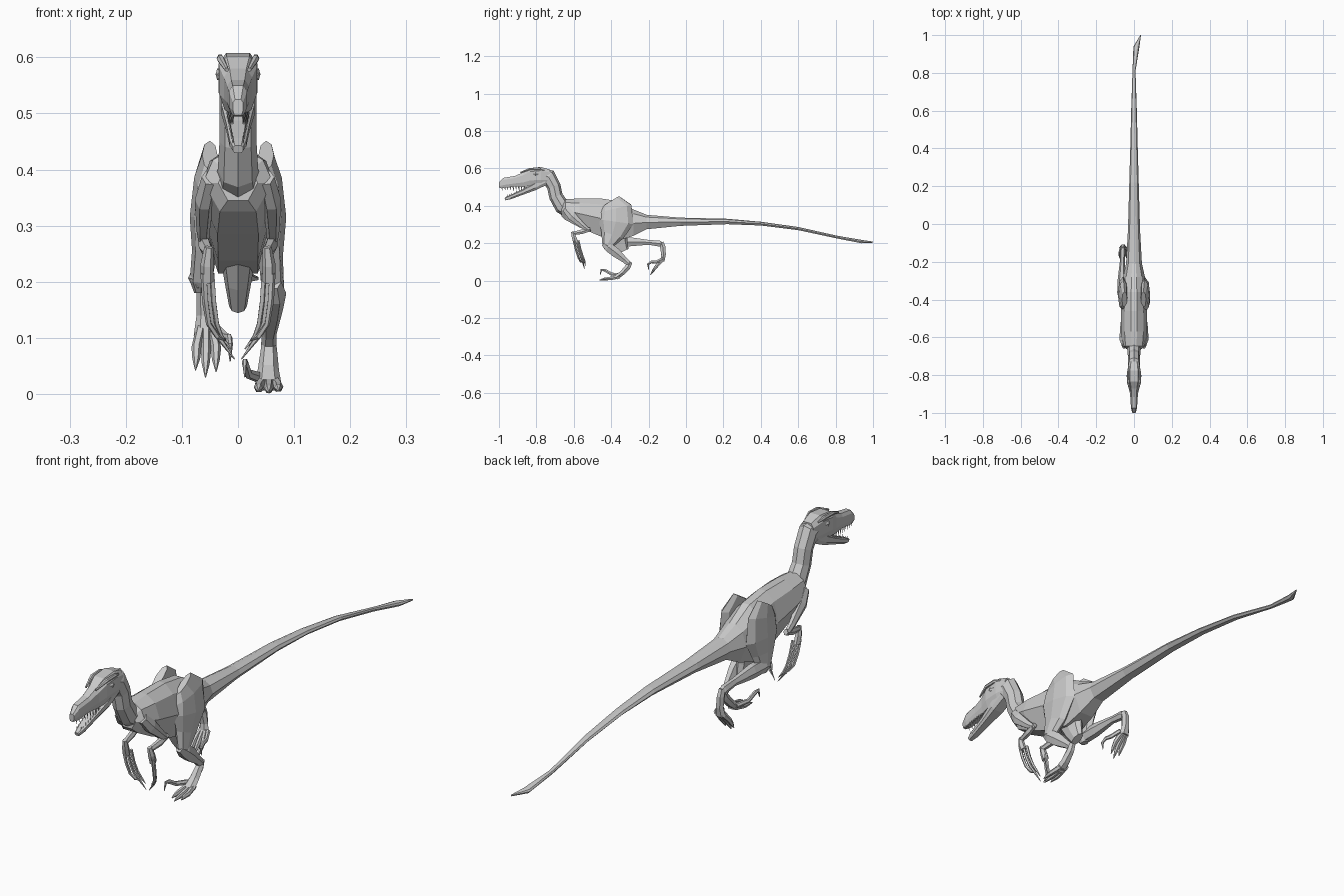
import bpy, bmesh, math
from mathutils import Vector

X, Y = Vector((1, 0, 0)), Vector((0, 1, 0))


def sym(half):
    return half + [(-x, z) for x, z in reversed(half)]


def ngon(n):
    return [(math.cos(2 * math.pi * i / n), math.sin(2 * math.pi * i / n)) for i in range(n)]


BODY = sym([(.22, 1), (.72, .68), (1, -.05), (.52, -1)])
HEAD = sym([(.6, 1), (1, .6), (1, -.4), (.7, -1)])
HEX, OCT = ngon(6), ngon(8)


def loft(bm, pts, prof=HEX, axis=None):
    """Skin rings given as (x, y, z, half width, half depth); flat caps."""
    c = [Vector(p[:3]) for p in pts]
    rings = []
    for i, p in enumerate(pts):
        a, b = c[max(i - 1, 0)], c[min(i + 1, len(c) - 1)]
        t = axis or (b - a).normalized()
        side = (X - t * t.x).normalized()
        up = side.cross(t)
        ring = []
        for u, v in prof:
            q = c[i] + side * (u * p[3]) + up * (v * p[4])
            q.z = max(q.z, 0)
            q.y = min(max(q.y, -1), 1)
            ring.append(bm.verts.new(q))
        rings.append(ring)
    n = len(prof)
    for r, s in zip(rings, rings[1:]):
        for k in range(n):
            bm.faces.new((r[k], r[(k + 1) % n], s[(k + 1) % n], s[k]))
    bm.faces.new(rings[0])
    bm.faces.new(rings[-1])


def make(name, lofts, prof=HEX, axis=None, mirror=False):
    bm = bmesh.new()
    for pts in lofts:
        loft(bm, pts, prof, axis)
    bmesh.ops.recalc_face_normals(bm, faces=bm.faces)
    me = bpy.data.meshes.new(name)
    bm.to_mesh(me)
    bm.free()
    ob = bpy.data.objects.new(name, me)
    bpy.context.collection.objects.link(ob)
    if mirror:
        m = ob.modifiers.new("mirror", 'MIRROR')
        m.use_clip = False
    return ob


def span(y, top, bottom, rx, x=0):
    return (x, y, (top + bottom) / 2, rx, (top - bottom) / 2)


# torso running into the long tail with its sideways flat tip
make("torso_and_tail", [[
    span(-.665, .41, .345, .035), span(-.645, .435, .325, .062),
    span(-.57, .44, .285, .07), span(-.46, .44, .238, .068),
    span(-.36, .425, .215, .068), span(-.28, .38, .24, .058),
    span(-.21, .352, .275, .042), span(-.03, .337, .293, .032),
    span(.22, .331, .302, .025), span(.4, .315, .295, .02),
    span(.6, .287, .27, .015), span(.81, .24, .225, .008),
    span(.94, .218, .2, .016, .013), span(1, .209, .203, .002, .035)]], BODY, Y)

# pubic keel below the belly
make("belly_keel", [[(0, -.375, .27, .036, .07), (0, -.355, .2, .024, .045),
                     (0, -.335, .157, .016, .03)]], OCT)

# neck
make("neck", [[(0, -.79, .57, .027, .03), (0, -.735, .555, .033, .043),
               (0, -.707, .505, .033, .037), (0, -.695, .45, .033, .037),
               (0, -.665, .40, .036, .042), (0, -.61, .375, .045, .05)]], OCT)

# skull and lower jaw
make("skull", [[
    span(-1, .525, .497, .009), span(-.975, .55, .495, .016),
    span(-.915, .56, .503, .02), span(-.87, .58, .502, .025),
    span(-.835, .602, .507, .034), span(-.775, .608, .51, .035),
    span(-.728, .594, .515, .027)]], HEAD, Y)
make("lower_jaw", [[(0, -.968, .436, .009, .007), (0, -.94, .446, .015, .011),
                    (0, -.87, .475, .021, .014), (0, -.81, .503, .029, .02),
                    (0, -.755, .535, .029, .025)]], HEAD)

# brow ridges, eyes and cheeks
make("brow_ridges", [[(.02, -.885, .578, .004, .004), (.031, -.835, .597, .007, .007),
                      (.032, -.785, .598, .006, .008), (.026, -.755, .59, .003, .004)]], mirror=True)
make("eyes", [[(.03, -.815, .57, .006, .005), (.034, -.805, .57, .006, .012),
               (.03, -.79, .57, .006, .005)]], mirror=True)

# teeth along both jaws
teeth = []
for i in range(9):
    f = i / 8
    x, y = .009 + .009 * f, -.985 + .12 * f
    teeth.append([(x, y, .503, .0025, .004), (x, y + .004, .48 + .004 * (i % 2), .0004, .0004)])
    y, z = -.958 + .1 * f, .44 + .043 * f
    teeth.append([(x, y, z, .0025, .004), (x, y + .003, z + .021 - .004 * (i % 2), .0004, .0004)])
make("teeth", teeth, ngon(4), mirror=True)

# arms: folded upper arm and forearm
make("arms", [
    [(.05, -.645, .385, .015, .02), (.06, -.61, .345, .017, .026),
     (.062, -.55, .292, .012, .016), (.061, -.518, .268, .009, .011)],
    [(.061, -.512, .275, .009, .012), (.058, -.555, .262, .012, .014),
     (.052, -.605, .252, .009, .01)],
    [(.052, -.606, .262, .008, .01), (.055, -.598, .23, .012, .014),
     (.055, -.588, .2, .011, .015)]], mirror=True)

# long clawed fingers curving towards the middle
fingers = []
for dx, dy, tx, tz in ((.006, -.01, .022, .095), (0, .004, .006, .062), (-.008, .014, .012, .08)):
    fingers.append([(.055 + dx, -.59 + dy, .215, .006, .006), (.052 + dx, -.578 + dy, .165, .006, .006),
                    (.046 + dx, -.565 + dy, .125, .005, .006), (.034 + dx / 2, -.555 + dy, .095 + tz / 12, .005, .005),
                    (tx, -.545 + dy / 2, tz, .001, .001)])
make("fingers", fingers, ngon(5), mirror=True)


def leg(name, s, thigh, shin, foot, toe_root, toe_mid, toe_tip, sickle):
    """One leg; s is the side, the toe spread is added around toe points."""
    flip = lambda pts: [(s * p[0],) + tuple(p[1:]) for p in pts]
    make(name + "_thigh", [flip(thigh)], OCT)
    make(name + "_shin", [flip(shin)])
    make(name + "_foot", [flip(foot)])
    toes = []
    for d, short in ((-.018, .12), (0, 0), (.017, .15)):
        r, m, t = Vector(toe_root), Vector(toe_mid), Vector(toe_tip)
        m, t = m.lerp(r, short), t.lerp(r, short)
        k = m.lerp(t, .55)
        toes.append(flip([(r.x + d * .55, r.y, r.z, .009, .012), (m.x + d, m.y, m.z, .009, .010),
                          (k.x + d, k.y, k.z + .002, .007, .008), (t.x + d * 1.05, t.y, t.z, .001, .002)]))
    toes.append(flip(sickle))
    make(name + "_toes_and_claws", toes)


# standing right leg
leg("right_leg", 1,
    [(.05, -.40, .425, .014, .05), (.056, -.375, .385, .022, .085), (.058, -.375, .315, .028, .095),
     (.058, -.395, .245, .022, .062), (.062, -.42, .19, .02, .03), (.062, -.425, .17, .012, .015)],
    [(.063, -.44, .2, .014, .018), (.063, -.415, .18, .023, .028), (.06, -.375, .15, .02, .029),
     (.056, -.325, .108, .013, .017), (.055, -.303, .088, .014, .017)],
    [(.055, -.297, .1, .012, .013), (.055, -.31, .075, .015, .017),
     (.054, -.34, .042, .019, .015), (.054, -.375, .016, .024, .014)],
    (.055, -.355, .022), (.055, -.41, .011), (.055, -.462, .003),
    [(.036, -.355, .03, .008, .01), (.018, -.40, .036, .007, .009), (.013, -.432, .055, .006, .009),
     (.012, -.452, .058, .005, .007), (.012, -.46, .03, .001, .001)])

# lifted left leg
leg("left_leg", -1,
    [(.05, -.40, .425, .014, .05), (.056, -.375, .385, .022, .085), (.058, -.37, .315, .028, .092),
     (.06, -.375, .255, .022, .065), (.066, -.37, .2, .02, .035), (.066, -.37, .18, .012, .018)],
    [(.066, -.395, .205, .014, .018), (.067, -.365, .207, .022, .027), (.066, -.30, .208, .021, .028),
     (.062, -.2, .205, .013, .015), (.06, -.14, .198, .015, .018), (.06, -.122, .19, .01, .011)],
    [(.06, -.132, .205, .012, .014), (.06, -.124, .18, .014, .017),
     (.058, -.12, .14, .016, .014), (.057, -.126, .105, .022, .013)],
    (.057, -.125, .115), (.057, -.158, .077), (.058, -.19, .03),
    [(.038, -.125, .115, .008, .01), (.022, -.16, .1, .007, .009), (.016, -.185, .1, .006, .008),
     (.014, -.203, .088, .005, .007), (.014, -.2, .058, .001, .001)])
